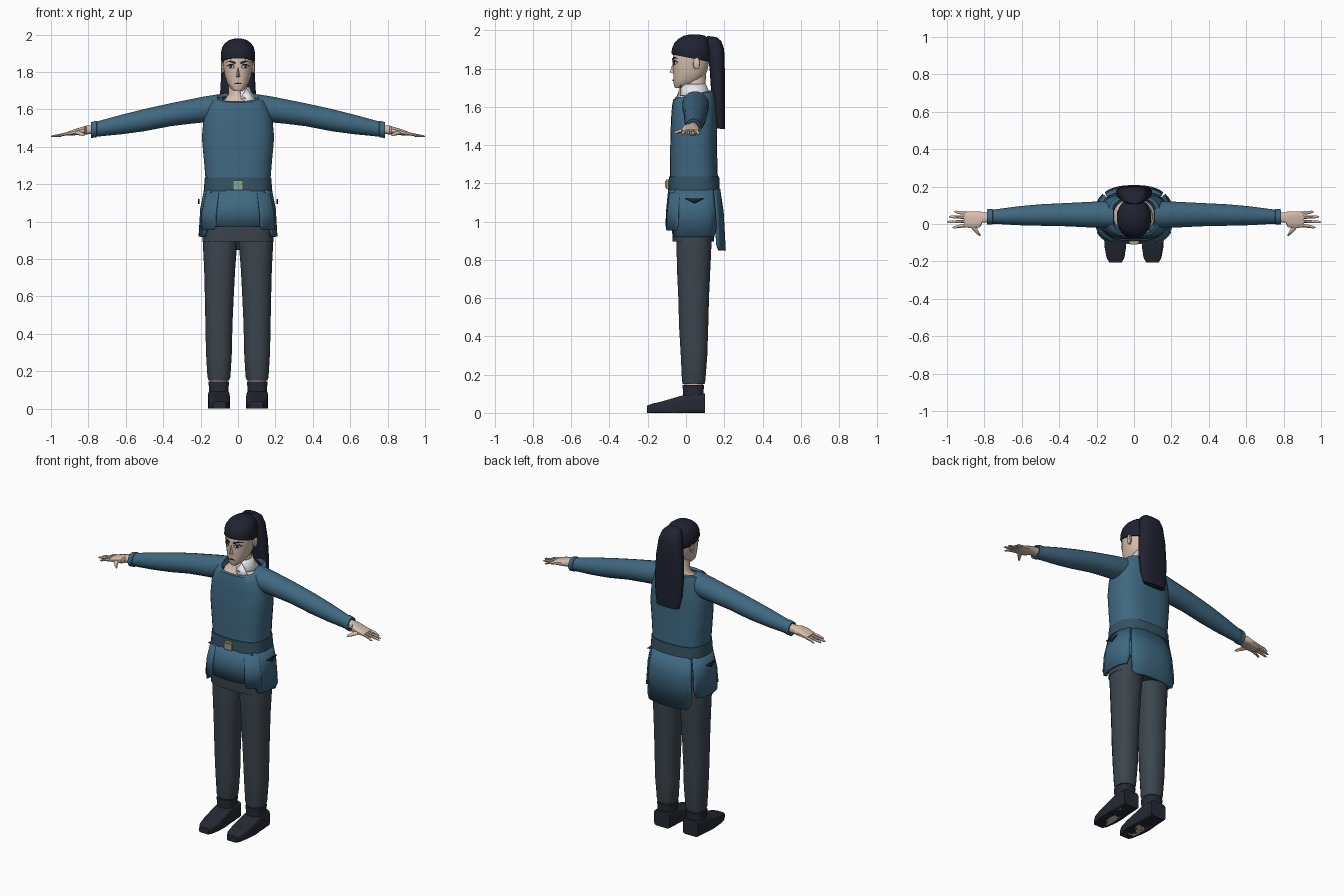
import bpy, math
from math import sin, cos, radians, pi

COLORS = {"cloth": (.05, .14, .22), "belt": (.035, .085, .13), "trouser": (.045, .06, .075),
          "hair": (.014, .016, .03), "skin": (.68, .52, .42), "boot": (.018, .022, .032),
          "white": (.8, .82, .85), "gold": (.5, .38, .15), "gem": (.15, .4, .38), "dark": (.02, .02, .025)}
MATS = {}
for key, c in COLORS.items():
    MATS[key] = bpy.data.materials.new(key)
    MATS[key].diffuse_color = (*c, 1)


def make(name, verts, faces, mat, mirror=False, thick=0, offset=-1, angle=40):
    me = bpy.data.meshes.new(name)
    me.from_pydata(verts, [], faces)
    me.materials.append(MATS[mat])
    ob = bpy.data.objects.new(name, me)
    bpy.context.collection.objects.link(ob)
    bpy.ops.object.select_all(action='DESELECT')
    ob.select_set(True)
    bpy.context.view_layer.objects.active = ob
    bpy.ops.object.mode_set(mode='EDIT')
    bpy.ops.mesh.select_all(action='SELECT')
    bpy.ops.mesh.normals_make_consistent(inside=False)
    bpy.ops.object.mode_set(mode='OBJECT')
    bpy.ops.object.shade_smooth_by_angle(angle=radians(angle))
    if thick:
        m = ob.modifiers.new("thickness", 'SOLIDIFY')
        m.thickness, m.offset = thick, offset
    if mirror:
        ob.modifiers.new("mirror", 'MIRROR')
    return ob


def sup(a, ra, rb, p):
    """Point on a superellipse."""
    f = lambda v: math.copysign(abs(v) ** (2 / p), v)
    return ra * f(cos(a)), rb * f(sin(a))


def tube(name, secs, mat, axis='z', n=20, p=2.0, caps=(True, True), **kw):
    """Loft rings (cx, cy, cz, ra, rb[, tilt]) lying across the given axis."""
    verts, faces = [], []
    for s in secs:
        cx, cy, cz, ra, rb = s[:5]
        tilt = s[5] if len(s) > 5 else 0
        for i in range(n):
            u, v = sup(2 * pi * (i + .5) / n, ra, rb, p)
            verts.append({'z': (cx + u, cy + v, cz + tilt * v), 'x': (cx, cy + u, cz + v),
                          'y': (cx + u, cy, max(0, cz + v))}[axis])
    for r in range(len(secs) - 1):
        for i in range(n):
            j = (i + 1) % n
            faces.append((r * n + i, r * n + j, r * n + n + j, r * n + n + i))
    if caps[0]:
        faces.append(tuple(range(n))[::-1])
    if caps[1]:
        faces.append(tuple(range(len(verts) - n, len(verts))))
    return make(name, verts, faces, mat, **kw)


def panel(name, a0, a1, rows, mat, chamfer=0, cy=.042, n=12, p=2.6, thick=.014, **kw):
    """Curved cloth panel between two angles; rows are (z, rx, ry)."""
    verts, faces = [], []
    for r, (z, rx, ry) in enumerate(rows):
        for i in range(n + 1):
            u, v = sup(radians(a0 + (a1 - a0) * i / n), rx, ry, p)
            up = chamfer if r == len(rows) - 1 and i in (0, n) else 0
            verts.append((u, cy + v, z + up))
    for r in range(len(rows) - 1):
        for i in range(n):
            k = r * (n + 1) + i
            faces.append((k, k + 1, k + n + 2, k + n + 1))
    return make(name, verts, faces, mat, thick=thick, **kw)


def box(name, c, s, mat, **kw):
    v = [(c[0] + s[0] * x / 2, c[1] + s[1] * y / 2, c[2] + s[2] * z / 2)
         for x in (-1, 1) for y in (-1, 1) for z in (-1, 1)]
    f = [(0, 1, 3, 2), (4, 6, 7, 5), (0, 4, 5, 1), (2, 3, 7, 6), (0, 2, 6, 4), (1, 5, 7, 3)]
    return make(name, v, f, mat, **kw)


# Tunic body with open neckline
tube("tunic", [(0, .042, .985, .192, .13), (0, .042, 1.10, .185, .128), (0, .042, 1.2, .172, .126),
               (0, .04, 1.32, .182, .124), (0, .04, 1.45, .194, .122), (0, .042, 1.55, .185, .12),
               (0, .043, 1.62, .165, .116, .1), (0, .043, 1.66, .14, .11, .2), (0, .043, 1.667, .118, .1, .22),
               (0, .043, 1.65, .108, .092, .22)],
     "cloth", n=32, p=2.7, caps=(True, False))
# Chest and neck
tube("neck", [(0, .043, 1.6, .108, .09), (0, .043, 1.635, .112, .095, .15), (0, .05, 1.655, .07, .065, .1),
              (0, .05, 1.68, .052, .052), (0, .05, 1.78, .05, .055)], "skin")
# Shirt collar on one side
panel("collar", -80, 95, [(1.72, .062, .062), (1.695, .072, .072), (1.66, .1, .092)], "white", p=2, thick=.006)
make("collar_flap", [(.015, -.045, 1.66), (.045, -.03, 1.715), (.1, -.035, 1.64), (.05, -.065, 1.638)],
     [(0, 3, 2, 1)], "white", thick=.006)

# Belt and buckle
tube("belt", [(0, .042, 1.165, .184, .135), (0, .042, 1.235, .178, .132)], "belt", n=32, p=2.7)
box("buckle", (0, -.095, 1.195), (.052, .02, .05), "gold")
box("buckle_centre", (0, -.103, 1.195), (.036, .012, .034), "gem")

# Skirt panels of the tunic
panel("skirt_front", -137, -43, [(1.17, .18, .135), (1.07, .193, .145), (.975, .2, .15)], "cloth", .02)
panel("skirt_side", -40, 42, [(1.17, .182, .14), (1.07, .202, .152), (.92, .211, .162)], "cloth", .05, mirror=True)
panel("skirt_back", 45, 135, [(1.17, .182, .137), (1.05, .2, .155), (.85, .205, .166)], "cloth", .03)
# Flared facings beside the front slits
panel("slit_facing", -62, -26, [(1.155, .186, .142), (1.05, .21, .156), (.955, .216, .163)], "cloth", .025,
      thick=.01, mirror=True)
make("pocket_slit", [(.209, -.005, 1.12), (.209, .095, 1.12), (.21, .045, 1.095)], [(0, 1, 2)], "dark",
     mirror=True, thick=.008, offset=0)

# Trousers
tube("hips", [(0, .038, .895, .192, .108), (0, .038, 1.02, .185, .115)], "trouser", n=28, p=2.8)
tube("trouser_leg", [(.103, .04, .15, .055, .058), (.102, .04, .17, .062, .062), (.102, .042, .3, .07, .07),
                     (.102, .04, .45, .073, .077), (.1, .04, .6, .078, .081), (.098, .04, .75, .084, .088),
                     (.096, .042, .9, .094, .093), (.096, .042, .97, .09, .09)],
     "trouser", p=2.3, mirror=True)

# Ankles and shoes
tube("ankle", [(.103, .04, .09, .047, .047), (.103, .04, .165, .05, .052)], "skin", n=12, mirror=True)
tube("ankle_cuff", [(.103, .038, .07, .055, .058), (.103, .038, .1, .052, .055), (.103, .038, .145, .057, .057)],
     "boot", n=12, p=3, mirror=True)
tube("shoe", [(.1025, .1, .05, .055, .052), (.1025, .0, .045, .058, .052), (.102, -.05, .035, .059, .047),
              (.1, -.12, .028, .058, .034), (.099, -.18, .022, .048, .025), (.099, -.205, .018, .034, .02)],
     "boot", axis='y', n=20, p=6, mirror=True)
box("sole_skin", (.1, -.06, .004), (.07, .2, .008), "skin", mirror=True)

# Sleeves
tube("sleeve", [(.11, .05, 1.615, .07, .066), (.18, .05, 1.6, .072, .07), (.26, .05, 1.588, .068, .066),
                (.36, .05, 1.572, .063, .062), (.5, .048, 1.543, .058, .06), (.62, .044, 1.52, .051, .053),
                (.755, .039, 1.495, .038, .041), (.757, .039, 1.495, .042, .045), (.785, .038, 1.49, .041, .043),
                (.785, .038, 1.49, .033, .034), (.765, .038, 1.493, .03, .03)],
     "cloth", axis='x', mirror=True)
# Hands
tube("palm", [(.76, .036, 1.494, .027, .024), (.81, .034, 1.49, .028, .024), (.822, .025, 1.488, .043, .022),
              (.865, .022, 1.48, .046, .018), (.91, .025, 1.47, .043, .011)],
     "skin", axis='x', n=12, p=2.8, mirror=True)
for name, y, y2, tip in (("index", -.008, -.018, .97), ("middle", .014, .011, 1.0),
                         ("ring", .036, .038, .99), ("little", .058, .065, .96)):
    tube(name + "_finger", [(.895, y, 1.473, .0105, .01), (.94, (y + y2) / 2, 1.465, .009, .008),
                            (tip - .01, y2, 1.457, .007, .006), (tip, y2, 1.455, .003, .003)],
         "skin", axis='x', n=8, mirror=True)
tube("thumb", [(.865, .0, 1.478, .024, .013), (.85, -.03, 1.473, .015, .011), (.83, -.055, 1.466, .009, .008),
               (.823, -.064, 1.462, .004, .004)], "skin", axis='y', n=8, mirror=True)

# Head
HEAD = [(1.698, -.028, .022, .03), (1.715, -.012, .042, .052), (1.745, .012, .06, .078),
        (1.785, .022, .072, .089), (1.83, .026, .079, .095), (1.88, .03, .082, .098), (1.93, .035, .07, .085)]
tube("head", [(0, cy, z, rx, ry) for z, cy, rx, ry in HEAD], "skin", n=28, p=2.2)


def face_y(x, z):
    """Depth of the face surface under a front-view point."""
    for a, b in zip(HEAD, HEAD[1:]):
        if z <= b[0]:
            t = (z - a[0]) / (b[0] - a[0])
            cy, rx, ry = (a[k] + (b[k] - a[k]) * t for k in (1, 2, 3))
            return cy - ry * (1 - min(1, abs(x) / rx) ** 2.2) ** (1 / 2.2) - .003


def decal(name, pts, mat, **kw):
    make(name, [(x, face_y(x, z), z) for x, z in pts], [tuple(range(len(pts)))], mat, thick=.003, offset=0, **kw)


# Facial features
decal("eye_white", [(.02, 1.822), (.04, 1.82), (.058, 1.83), (.04, 1.837), (.026, 1.835)], "white", mirror=True)
decal("eyelash", [(.018, 1.828), (.03, 1.837), (.045, 1.838), (.062, 1.832), (.045, 1.844), (.028, 1.842)],
      "dark", mirror=True)
make("iris", [(x, face_y(x, z) - .002, z) for x, z in [(.034, 1.822), (.046, 1.822), (.046, 1.838), (.034, 1.838)]],
     [(0, 1, 2, 3)], "dark", mirror=True, thick=.002)
decal("eyebrow", [(.014, 1.843), (.04, 1.854), (.066, 1.852), (.04, 1.861), (.014, 1.853)], "hair", mirror=True)
decal("mouth", [(-.024, 1.738), (0, 1.735), (.024, 1.738), (0, 1.743)], "dark")
make("nose", [(0, -.068, 1.83), (-.013, -.062, 1.772), (.013, -.062, 1.772), (0, -.086, 1.781)],
     [(0, 1, 3), (0, 3, 2), (1, 2, 3), (0, 2, 1)], "skin", angle=20)
tube("ear", [(.072, .05, 1.825, .014, .026), (.086, .056, 1.828, .018, .032), (.091, .058, 1.83, .012, .024)],
     "skin", axis='x', n=12, mirror=True)

# Hair cap and ponytail
tube("hair_cap", [(0, .03, 1.853, .087, .104, -.2), (0, .031, 1.865, .092, .108, -.18),
                  (0, .033, 1.9, .092, .105, -.1), (0, .036, 1.93, .086, .097, -.05),
                  (0, .04, 1.955, .07, .08), (0, .043, 1.972, .046, .055), (0, .045, 1.979, .018, .022)],
     "hair", n=28, p=2.1)
tube("ponytail", [(0, .135, 1.968, .04, .025, -.15), (0, .145, 1.95, .06, .04, -.15), (0, .155, 1.9, .075, .045),
                  (0, .163, 1.8, .09, .04), (0, .167, 1.68, .097, .036), (0, .175, 1.56, .092, .029),
                  (0, .183, 1.485, .078, .02, -.1)],
     "hair", n=20, p=2.8)
